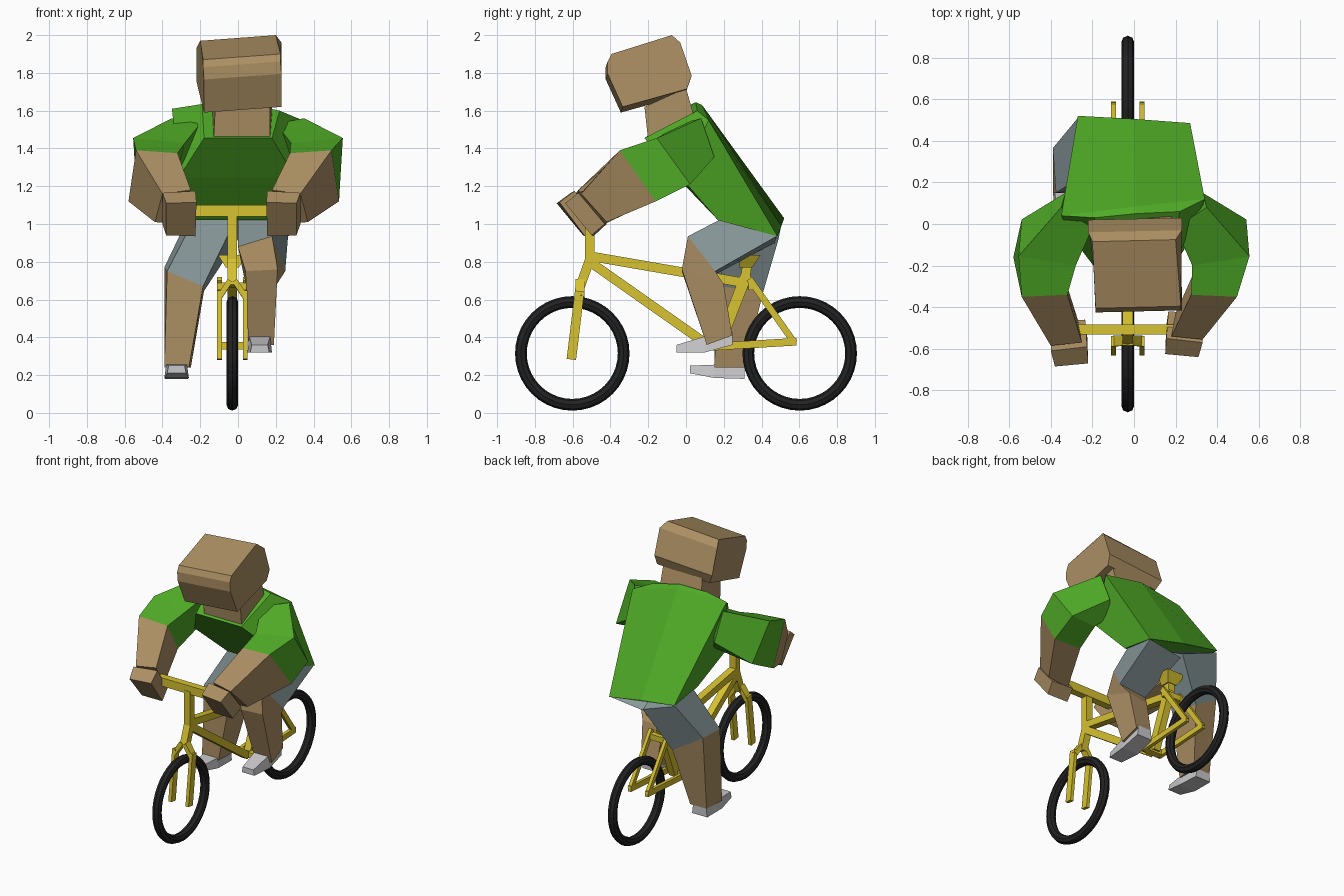
import bpy, bmesh, math
from mathutils import Vector


def material(name, rgb):
    m = bpy.data.materials.new(name)
    m.diffuse_color = (*rgb, 1)
    return m


SKIN = material("tan skin", (0.41, 0.275, 0.125))
GREEN = material("green shirt", (0.08, 0.41, 0.02))
GREY = material("grey trousers", (0.25, 0.32, 0.33))
SHOE = material("light grey shoes", (0.58, 0.57, 0.59))
YELLOW = material("yellow frame", (0.68, 0.54, 0.03))
BLACK = material("black rubber", (0.016, 0.016, 0.016))
CX = -0.03            # bicycle centre line


def loft(name, rings, mat):
    """Skin a list of equal-sized point rings and close both ends."""
    bm = bmesh.new()
    vs = [[bm.verts.new(p) for p in r] for r in rings]
    n = len(vs[0])
    for a, b in zip(vs, vs[1:]):
        for i in range(n):
            j = (i + 1) % n
            bm.faces.new((a[i], a[j], b[j], b[i]))
    bm.faces.new(vs[0][::-1])
    bm.faces.new(vs[-1])
    bmesh.ops.recalc_face_normals(bm, faces=bm.faces)
    me = bpy.data.meshes.new(name)
    bm.to_mesh(me)
    bm.free()
    me.materials.append(mat)
    ob = bpy.data.objects.new(name, me)
    bpy.context.collection.objects.link(ob)
    return ob


def bar(name, p, q, w=0.05, h=0.05):
    """Rectangular tube from p to q, w wide across x and h deep."""
    p, q = Vector(p), Vector(q)
    d = (q - p).normalized()
    ref = Vector((0, 1, 0)) if abs(d.x) > 0.9 else Vector((1, 0, 0))
    n = d.cross(ref).normalized()
    s = n.cross(d)
    off = [s * w / 2 * a + n * h / 2 * b
           for a, b in ((-1, -1), (1, -1), (1, 1), (-1, 1))]
    return loft(name, [[c + o for o in off] for c in (p, q)], YELLOW)


# Tyres
for name, y in (("front_tyre", -0.602), ("rear_tyre", 0.602)):
    bpy.ops.mesh.primitive_torus_add(
        major_segments=40, minor_segments=8, major_radius=0.272,
        minor_radius=0.031, location=(CX, y, 0.315),
        rotation=(0, math.pi / 2, 0))
    ob = bpy.context.object
    ob.name = name
    ob.data.materials.append(BLACK)

# Frame tubes along the centre line
bar("steering_stem", (CX, -0.51, 0.79), (CX, -0.51, 1.06))
bar("head_tube", (CX, -0.56, 0.67), (CX, -0.51, 0.81))
bar("handlebar", (-0.28, -0.507, 1.07), (0.205, -0.507, 1.07), 0.05, 0.06)
bar("top_tube", (CX, -0.51, 0.83), (CX, 0.33, 0.685), 0.05, 0.05)
bar("down_tube", (CX, -0.51, 0.80), (CX, 0.13, 0.35), 0.05, 0.05)
bar("seat_tube", (CX, 0.17, 0.35), (CX, 0.32, 0.73), 0.05, 0.06)
bar("bottom_bracket", (-0.11, 0.15, 0.355), (0.045, 0.15, 0.355), 0.05, 0.04)
bar("seat_bridge", (-0.11, 0.35, 0.67), (0.045, 0.35, 0.67), 0.04, 0.04)
bar("seat_post", (CX, 0.31, 0.68), (CX, 0.325, 0.8), 0.05, 0.05)

# Saddle, wider at the top
loft("seat", [[(CX - w, y0, z0), (CX + w, y0, z0), (CX + w, y1, z1), (CX - w, y1, z1)]
              for w, y0, z0, y1, z1 in ((0.035, 0.28, 0.77, 0.35, 0.77),
                                        (0.075, 0.29, 0.835, 0.395, 0.835))], YELLOW)

# Paired fork blades and rear stays
for side, s in (("left", -1), ("right", 1)):
    x = CX + s * 0.068
    bar(side + "_fork_crown", (CX + s * 0.012, -0.56, 0.70), (x, -0.563, 0.615), 0.03, 0.05)
    bar(side + "_fork_blade", (x, -0.563, 0.645), (x, -0.607, 0.283), 0.024, 0.05)
    bar(side + "_seat_stay", (x, 0.335, 0.71), (x, 0.575, 0.37), 0.024, 0.035)
    bar(side + "_chain_stay", (x, 0.14, 0.35), (x, 0.585, 0.377), 0.024, 0.04)

# Shirt body: waist, chest, collar
loft("shirt_body", [
    [(-0.27, 0.52, 1.03), (0, 0.505, 0.99), (0.27, 0.485, 0.935),
     (0.22, 0.17, 1.02), (-0.22, 0.19, 1.02)],
    [(-0.35, 0.04, 1.61), (0.01, 0.085, 1.63), (0.34, 0.12, 1.55),
     (0.30, -0.03, 1.25), (-0.31, -0.05, 1.25)],
    [(-0.19, 0.03, 1.635), (0.01, 0.05, 1.645), (0.22, 0.06, 1.60),
     (0.18, -0.22, 1.455), (-0.18, -0.22, 1.455)]], GREEN)

# Arms: top-outer, top-inner, bottom-inner, bottom-outer in each ring
shoulder = [(0.35, 0.08, 1.56), (0.20, -0.02, 1.53), (0.27, 0.08, 1.28), (0.33, 0.15, 1.355)]
upper = [(0.555, -0.155, 1.455), (0.28, -0.2, 1.43), (0.33, 0.0, 1.22), (0.54, 0.022, 1.21)]
cuff = [(0.495, -0.35, 1.39), (0.275, -0.34, 1.375), (0.32, -0.16, 1.13), (0.535, -0.16, 1.12)]
wrist = [(0.33, -0.555, 1.16), (0.18, -0.54, 1.18), (0.20, -0.43, 1.0), (0.37, -0.42, 1.01)]
hand_a = [(0.33, -0.57, 1.165), (0.155, -0.55, 1.175), (0.165, -0.42, 1.0), (0.33, -0.43, 1.0)]
hand_b = [(0.31, -0.64, 1.11), (0.15, -0.625, 1.115), (0.155, -0.49, 0.935), (0.31, -0.5, 0.94)]
for side, s in (("left", -1), ("right", 1)):
    def pose(ring, dx=0.0, dy=0.0):
        if s > 0:
            return ring
        return [(-x - dx, y + dy, z) for x, y, z in ring]
    c, w = pose(cuff, 0.045), pose(wrist, 0.07, -0.03)
    loft(side + "_sleeve", [pose(shoulder), pose(upper), c], GREEN)
    loft(side + "_forearm", [c, w], SKIN)
    loft(side + "_hand", [pose(hand_a, 0.07, -0.04), pose(hand_b, 0.07, -0.045)], SKIN)

# Neck
loft("neck", [
    [(-0.14, 0.03, 1.58), (0.18, 0.04, 1.58), (0.17, -0.2, 1.44), (-0.13, -0.2, 1.44)],
    [(-0.13, 0.0, 1.72), (0.18, 0.0, 1.72), (0.17, -0.22, 1.62), (-0.12, -0.22, 1.62)]], SKIN)

# Head: tilted side profile (y, z, half width, centre x)
profile = [(-0.42, 1.845, 0.205, 0.02), (-0.40, 1.885, 0.205, 0.02),
           (-0.08, 1.985, 0.20, 0.0), (-0.035, 1.945, 0.225, 0.005),
           (0.025, 1.77, 0.225, 0.005), (0.0, 1.70, 0.205, 0.02),
           (-0.34, 1.605, 0.205, 0.025), (-0.42, 1.78, 0.205, 0.025)]
loft("head", [[(c + s * w, y + s * 0.005, z + s * 0.015) for y, z, w, c in profile]
              for s in (-1, 1)], SKIN)

# Legs: front-outer, front-inner, back-inner, back-outer in each ring
knee_r = [(0.18, 0.01, 0.935), (0.0, 0.0, 0.88), (0.03, 0.15, 0.73), (0.25, 0.155, 0.75)]
loft("right_thigh", [
    [(0.22, 0.27, 1.07), (0.0, 0.27, 1.07), (0.0, 0.47, 0.90), (0.265, 0.48, 0.935)],
    knee_r], GREY)
loft("right_shin", [
    knee_r,
    [(0.21, -0.022, 0.76), (0.04, -0.022, 0.75), (0.05, 0.19, 0.66), (0.205, 0.2, 0.68)],
    [(0.19, 0.11, 0.36), (0.055, 0.11, 0.36), (0.06, 0.245, 0.41), (0.185, 0.245, 0.41)]], SKIN)
knee_l = [(-0.375, 0.15, 0.75), (-0.185, 0.17, 0.67), (-0.18, 0.41, 0.645), (-0.39, 0.365, 0.77)]
loft("left_thigh", [
    [(-0.22, 0.25, 1.05), (0.0, 0.25, 1.05), (0.0, 0.49, 0.92), (-0.27, 0.51, 1.02)],
    knee_l], GREY)
loft("left_shin", [
    knee_l,
    [(-0.39, 0.15, 0.24), (-0.26, 0.15, 0.24), (-0.25, 0.31, 0.24), (-0.38, 0.31, 0.24)]], SKIN)


# Shoes: toe, instep and heel as (y, bottom z, top z, half width)
def shoe(name, cx, stations):
    loft(name, [[(cx - w, y, b), (cx + w, y, b), (cx + w * 0.85, y, t), (cx - w * 0.85, y, t)]
                for y, b, t, w in stations], SHOE)


shoe("right_shoe", 0.115, [(-0.05, 0.32, 0.36, 0.05), (0.1, 0.32, 0.405, 0.065),
                           (0.245, 0.36, 0.43, 0.06)])
shoe("left_shoe", -0.325, [(0.02, 0.21, 0.25, 0.05), (0.15, 0.185, 0.255, 0.065),
                           (0.31, 0.18, 0.25, 0.06)])
